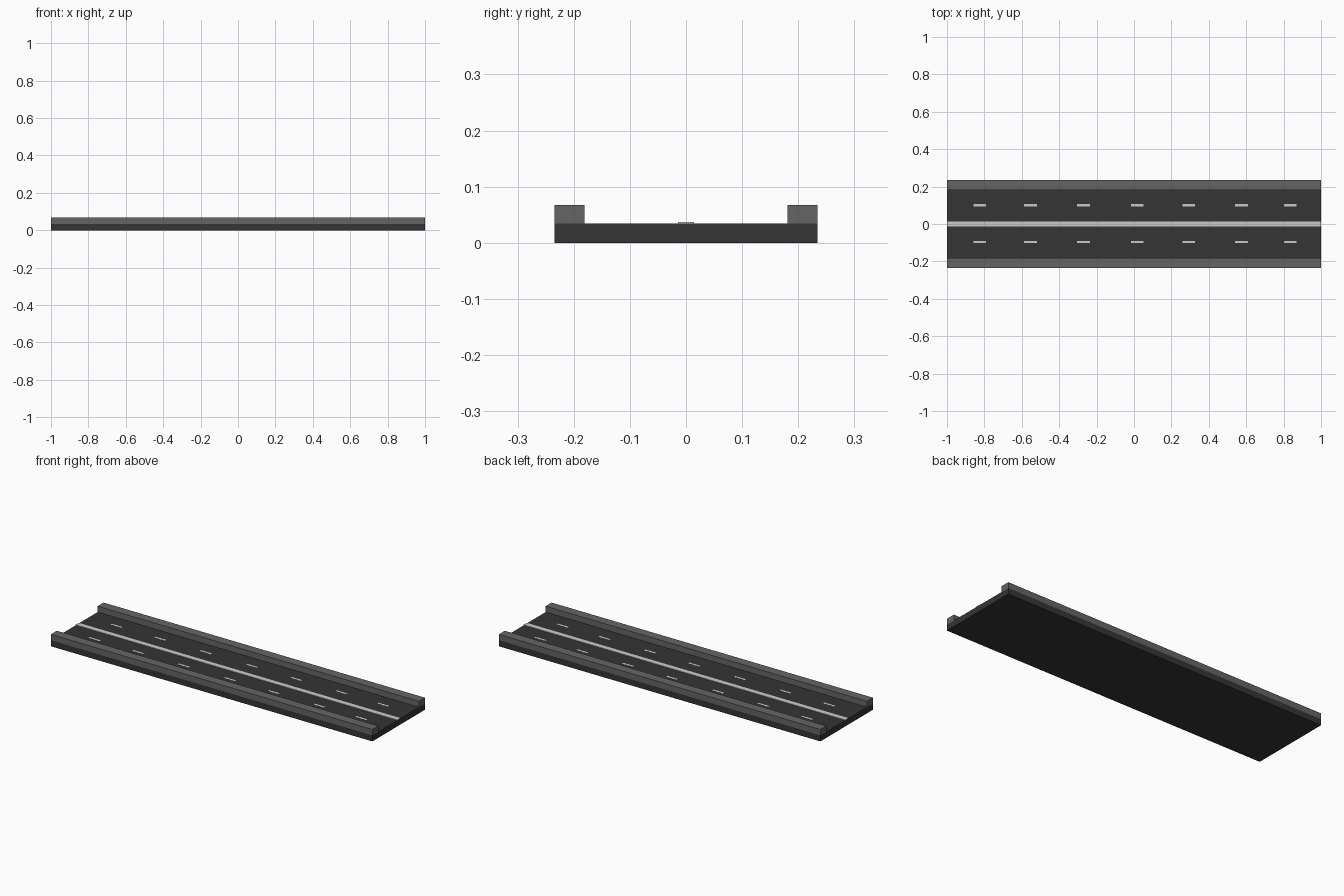
import bpy

if "Cube" in bpy.data.objects:
    bpy.data.objects.remove(bpy.data.objects["Cube"])

def material(name, v):
    m = bpy.data.materials.new(name)
    m.diffuse_color = (v, v, v, 1)
    m.use_nodes = True
    m.node_tree.nodes["Principled BSDF"].inputs["Base Color"].default_value = m.diffuse_color
    return m

asphalt = material("asphalt", 0.035)
concrete = material("concrete", 0.13)
paint = material("paint", 0.6)

def box(name, x, y, z, mat):
    """Box spanning the given (min, max) ranges."""
    bpy.ops.mesh.primitive_cube_add(size=1, location=[(a + b) / 2 for a, b in (x, y, z)])
    ob = bpy.context.object
    ob.name = name
    ob.scale = [b - a for a, b in (x, y, z)]
    bpy.ops.object.transform_apply(location=False, rotation=False, scale=True)
    ob.data.materials.append(mat)
    return ob

LENGTH = (-1, 1)
TOP = 0.034

# Road deck
box("road_deck", LENGTH, (-0.234, 0.234), (0, TOP), asphalt)

# Raised kerbs along both edges
box("kerb_front", LENGTH, (-0.234, -0.181), (TOP, 0.067), concrete)
box("kerb_back", LENGTH, (0.181, 0.234), (TOP, 0.067), concrete)

# Solid centre line
box("centre_line", LENGTH, (-0.014, 0.014), (TOP, 0.037), paint)

# Lane dashes, just proud of the deck
for side, y in (("front", -0.096), ("back", 0.100)):
    for i, x in enumerate((-0.825, -0.553, -0.27, 0.017, 0.292, 0.575, 0.835)):
        box(f"lane_dash_{side}_{i + 1}", (x - 0.034, x + 0.034),
            (y - 0.006, y + 0.006), (TOP, TOP + 0.0006), paint)
